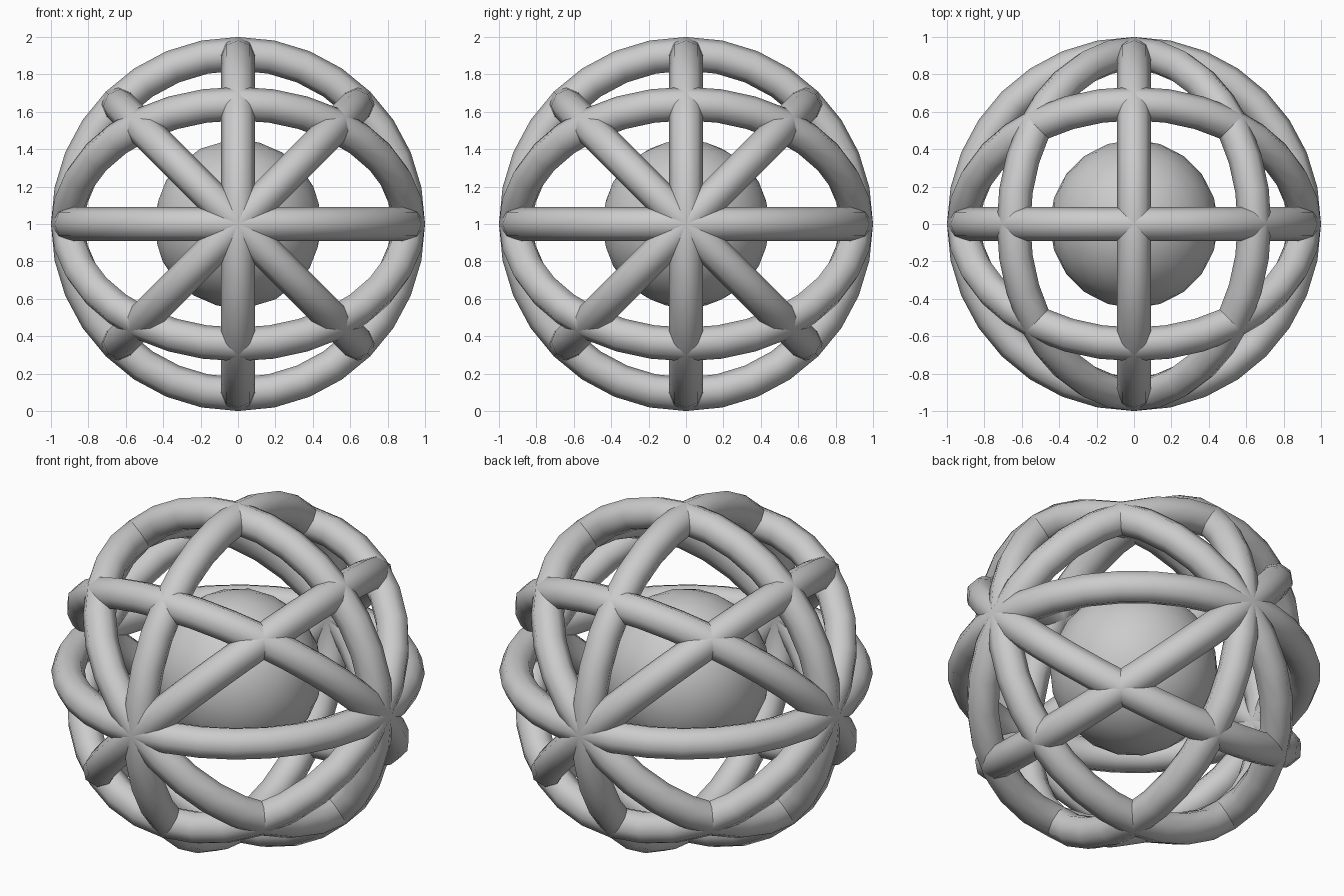
import bpy
from math import pi

if "Cube" in bpy.data.objects:
    bpy.data.objects.remove(bpy.data.objects["Cube"])

CENTER = (0, 0, 1)
MAJOR, MINOR = 0.91, 0.09


def smooth(name):
    ob = bpy.context.object
    ob.name = name
    bpy.ops.object.shade_smooth()


# Great-circle rings: three on the main planes, four tilted by 45 degrees
rings = {
    "equator_ring": (0, 0, 0),
    "front_ring": (pi / 2, 0, 0),
    "side_ring": (0, pi / 2, 0),
    "tilted_ring_x_up": (pi / 4, 0, 0),
    "tilted_ring_x_down": (-pi / 4, 0, 0),
    "tilted_ring_y_up": (0, pi / 4, 0),
    "tilted_ring_y_down": (0, -pi / 4, 0),
}
for name, rot in rings.items():
    bpy.ops.mesh.primitive_torus_add(
        major_radius=MAJOR, minor_radius=MINOR, major_segments=32,
        minor_segments=8, location=CENTER, rotation=rot)
    smooth(name)

# Core ball floating in the middle
bpy.ops.mesh.primitive_ico_sphere_add(subdivisions=3, radius=0.45, location=CENTER)
smooth("core_ball")
